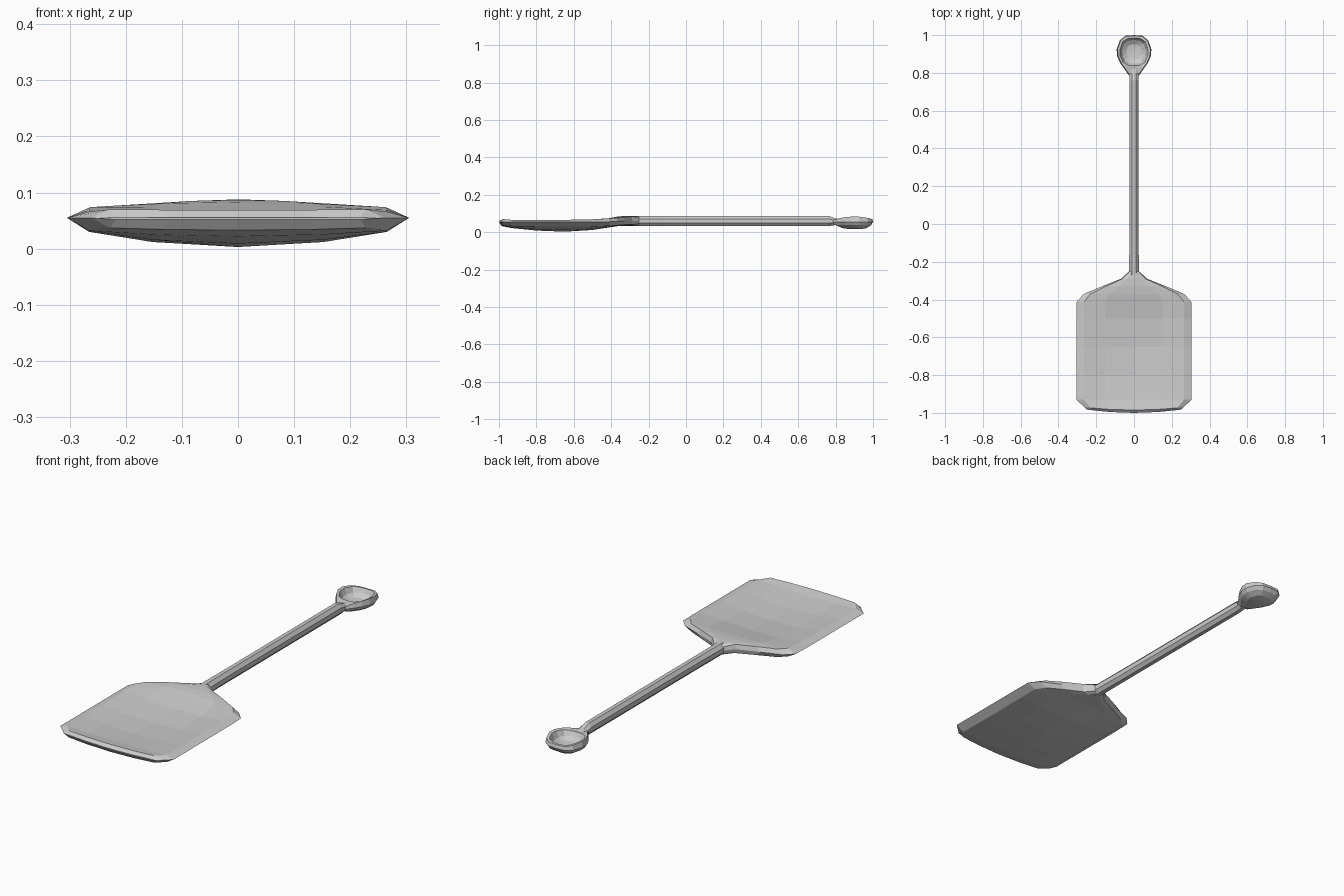
import bpy, bmesh, math


def loft(name, rings):
    """Bridge closed rings of equal point count and cap both ends."""
    bm = bmesh.new()
    vr = [[bm.verts.new(p) for p in r] for r in rings]
    n = len(vr[0])
    for a, b in zip(vr, vr[1:]):
        for i in range(n):
            j = (i + 1) % n
            bm.faces.new((a[i], a[j], b[j], b[i]))
    bm.faces.new(vr[0])
    bm.faces.new(vr[-1])
    bmesh.ops.recalc_face_normals(bm, faces=bm.faces[:])
    me = bpy.data.meshes.new(name)
    bm.to_mesh(me)
    bm.free()
    ob = bpy.data.objects.new(name, me)
    bpy.context.collection.objects.link(ob)
    return ob


# Blade: shallow dished scoop with bevelled edge
# y, half width, edge z, rim top, mid top, rim bottom, mid bottom, front bow
stations = [
    (-0.25, 0.026, 0.060, 0.076, 0.088, 0.044, 0.033, 0),
    (-0.29, 0.070, 0.062, 0.084, 0.088, 0.042, 0.034, 0),
    (-0.33, 0.170, 0.060, 0.081, 0.087, 0.040, 0.034, 0),
    (-0.37, 0.265, 0.057, 0.076, 0.083, 0.037, 0.032, 0),
    (-0.41, 0.303, 0.056, 0.074, 0.075, 0.034, 0.026, 0),
    (-0.50, 0.305, 0.055, 0.069, 0.058, 0.031, 0.012, 0),
    (-0.65, 0.305, 0.055, 0.066, 0.046, 0.030, 0.003, 0),
    (-0.80, 0.305, 0.055, 0.064, 0.049, 0.030, 0.009, 0),
    (-0.93, 0.305, 0.055, 0.066, 0.060, 0.032, 0.022, 0),
    (-0.985, 0.262, 0.055, 0.070, 0.069, 0.037, 0.033, 0.015),
    (-1.00, 0.250, 0.054, 0.056, 0.056, 0.052, 0.052, 0.018),
]


def blade_ring(y, w, ze, tr, tm, br, bm_, bow):
    def row(rim, mid):
        pts = []
        for f in (-0.87, -0.5, 0, 0.5, 0.87):
            t = (f / 0.87) ** 2
            pts.append((f * w, y + bow * f * f, mid + (rim - mid) * t))
        return pts
    return ([(-w, y + bow, ze)] + row(tr, tm)
            + [(w, y + bow, ze)] + row(br, bm_)[::-1])


loft("blade", [blade_ring(*s) for s in stations])

# Handle: octagonal rod, narrowing toward the spoon
k = 1 / math.cos(math.pi / 8)


def rod_ring(y, rx, zc, rz):
    return [(k * rx * math.cos(math.pi / 8 + i * math.pi / 4), y,
             zc + k * rz * math.sin(math.pi / 8 + i * math.pi / 4)) for i in range(8)]


loft("handle", [rod_ring(*s) for s in (
    (-0.27, 0.027, 0.060, 0.0275), (-0.10, 0.024, 0.060, 0.0275),
    (0.76, 0.023, 0.060, 0.0275), (0.80, 0.025, 0.056, 0.018),
    (0.84, 0.030, 0.054, 0.012))])

# Spoon: egg-shaped outer shell, rounded rim, hollow bowl
half = [(0.045, 0.997), (0.075, 0.973), (0.092, 0.925), (0.089, 0.888),
        (0.072, 0.850), (0.050, 0.820), (0.026, 0.785)]
outline = [(0, 1.0)] + half + [(-x, y) for x, y in half[::-1]]
CY = 0.912


def outer(s, z):
    return [(x * s, CY + (y - CY) * s, z) for x, y in outline]


def inner(r, z, sag):
    pts = []
    for x, y in outline:
        a = math.atan2((y - CY) / 0.9, x)
        c, s = math.cos(a), math.sin(a)
        q = (abs(c) ** 2.6 + abs(s) ** 2.6) ** (-1 / 2.6)
        py = CY + r * q * s
        pts.append((r * q * c, py, z - sag * (py - CY) ** 2))
    return pts


rim = [(x, y, z - 1.5 * (y - 0.9) ** 2) for x, y, z in outer(0.95, 0.084)]
loft("spoon", [outer(0.25, 0.016), outer(0.6, 0.022), outer(0.88, 0.038),
               outer(1.0, 0.055), rim, inner(0.074, 0.080, 1.5),
               inner(0.062, 0.052, 0), inner(0.040, 0.038, 0),
               inner(0.012, 0.035, 0)])
